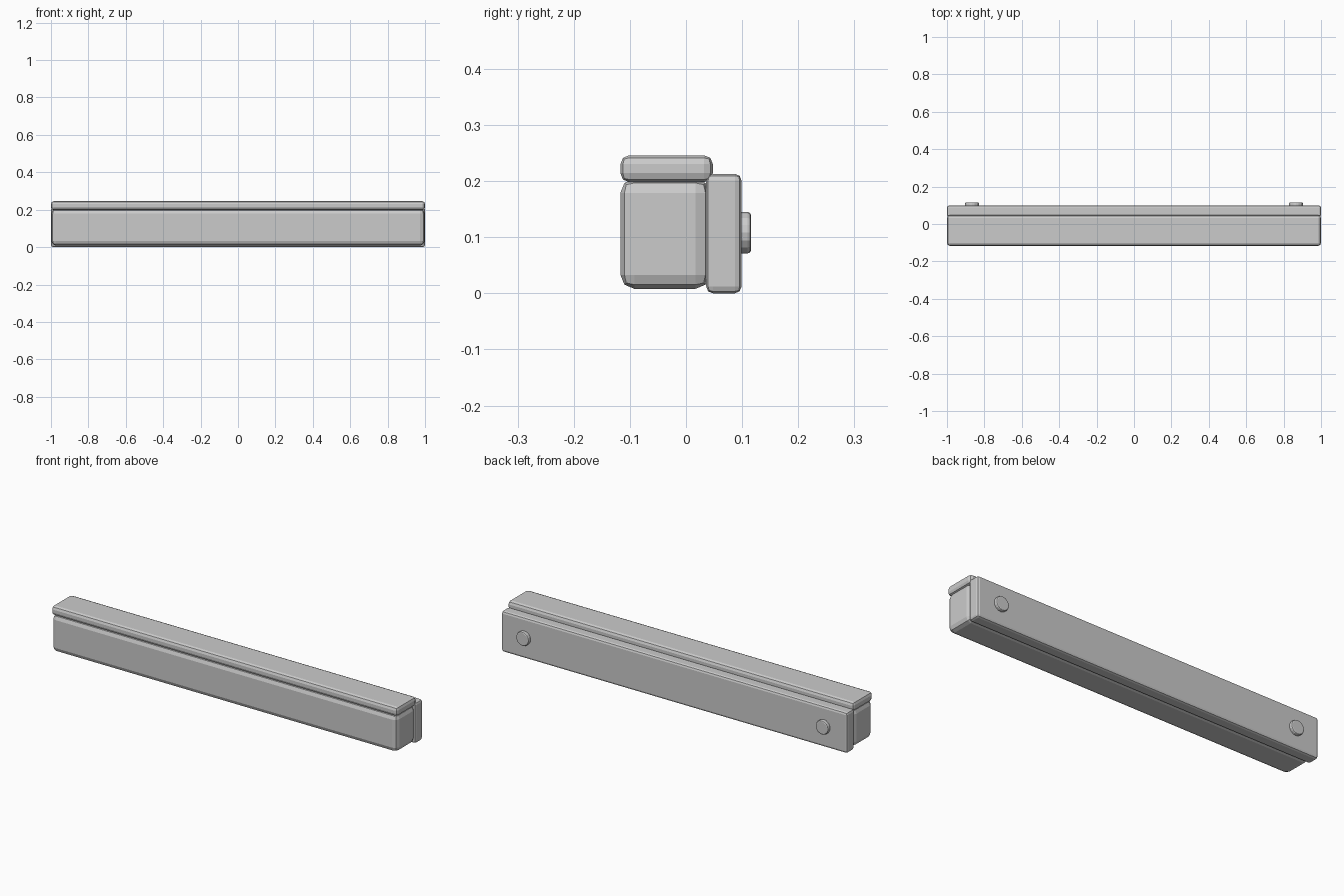
import bpy, math

if "Cube" in bpy.data.objects:
    bpy.data.objects.remove(bpy.data.objects["Cube"])


def bevel(ob, width, segments=2):
    mod = ob.modifiers.new("edge_bevel", 'BEVEL')
    mod.width = width
    mod.segments = segments
    mod.limit_method = 'ANGLE'
    mod.angle_limit = math.radians(40)


def bar(name, half_x, y0, y1, z0, z1, width):
    bpy.ops.mesh.primitive_cube_add(size=1, location=(0, (y0 + y1) / 2, (z0 + z1) / 2))
    ob = bpy.context.object
    ob.name = name
    ob.scale = (2 * half_x, y1 - y0, z1 - z0)
    bpy.ops.object.transform_apply(location=False, rotation=False, scale=True)
    bevel(ob, width)
    return ob


# Main beam, top cap and rear mounting rail
bar("main_beam", 0.998, -0.117, 0.042, 0.008, 0.204, 0.025)
bar("top_cap", 1.0, -0.117, 0.048, 0.198, 0.246, 0.016)
bar("rear_rail", 1.0, 0.036, 0.099, 0.0, 0.213, 0.012)

# Round bolt heads on the back
for side, x in (("left", -0.866), ("right", 0.866)):
    bpy.ops.mesh.primitive_cylinder_add(vertices=16, radius=0.037, depth=0.03,
                                        location=(x, 0.101, 0.108),
                                        rotation=(math.pi / 2, 0, 0))
    bolt = bpy.context.object
    bolt.name = "bolt_head_" + side
    bevel(bolt, 0.006)
